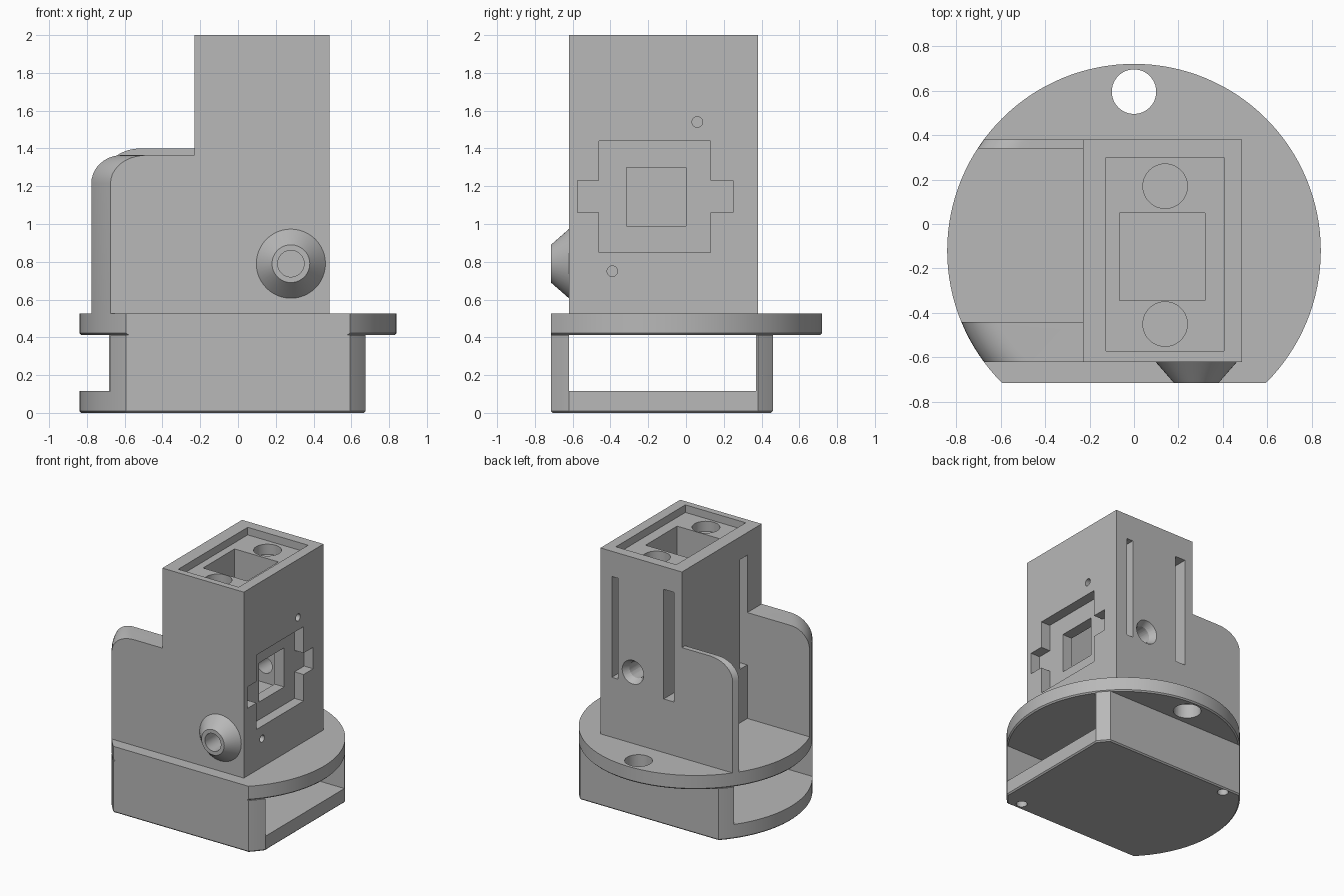
import bpy, bmesh, math
from mathutils import Matrix, Vector

cube = bpy.data.objects.get("Cube")
if cube:
    bpy.data.objects.remove(cube, do_unlink=True)

grey = bpy.data.materials.new("plain grey")
grey.use_nodes = True
grey.diffuse_color = (0.48, 0.48, 0.48, 1)
grey.node_tree.nodes["Principled BSDF"].inputs["Base Color"].default_value = grey.diffuse_color

AXIS_Y = -0.12      # centre line of the round parts
RADIUS = 0.84
FRONT = -0.715
PLATE_Z, PLATE_TOP = 0.412, 0.525


def make(name, bm):
    bmesh.ops.recalc_face_normals(bm, faces=bm.faces)
    mesh = bpy.data.meshes.new(name)
    bm.to_mesh(mesh)
    bm.free()
    ob = bpy.data.objects.new(name, mesh)
    bpy.context.collection.objects.link(ob)
    return ob


def box(name, x, y, z):
    bm = bmesh.new()
    bmesh.ops.create_cube(bm, size=1)
    lo, hi = Vector((x[0], y[0], z[0])), Vector((x[1], y[1], z[1]))
    size = hi - lo
    for v in bm.verts:
        v.co = (lo + hi) / 2 + Vector(c * s for c, s in zip(v.co, size))
    return make(name, bm)


def cone(name, start, end, r1, r2=None, segments=48):
    start, end = Vector(start), Vector(end)
    way = end - start
    bm = bmesh.new()
    turn = way.to_track_quat('Z', 'Y').to_matrix().to_4x4()
    bmesh.ops.create_cone(bm, cap_ends=True, segments=segments, radius1=r1,
                          radius2=r1 if r2 is None else r2, depth=way.length,
                          matrix=Matrix.Translation((start + end) / 2) @ turn)
    return make(name, bm)


def lathe(name, profile, steps=128):
    bm = bmesh.new()
    verts = [bm.verts.new((r, AXIS_Y, z)) for r, z in profile]
    edges = [bm.edges.new(pair) for pair in zip(verts, verts[1:])]
    bmesh.ops.spin(bm, geom=verts + edges, cent=(0, AXIS_Y, 0), axis=(0, 0, 1),
                   angle=math.tau, steps=steps)
    bmesh.ops.remove_doubles(bm, verts=bm.verts, dist=0.0001)
    return make(name, bm)


def boolean(ob, tools, operation='DIFFERENCE'):
    bpy.context.view_layer.objects.active = ob
    for tool in tools:
        mod = ob.modifiers.new("cut", 'BOOLEAN')
        mod.operation, mod.solver, mod.object = operation, 'EXACT', tool
        bpy.ops.object.modifier_apply(modifier=mod.name)
        bpy.data.objects.remove(tool, do_unlink=True)


def finish(ob):
    ob.data.materials.clear()
    ob.data.materials.append(grey)
    bpy.ops.object.select_all(action='DESELECT')
    ob.select_set(True)
    bpy.context.view_layer.objects.active = ob
    bpy.ops.object.shade_smooth_by_angle(angle=math.radians(30))


# Lower housing: trimmed round body with a passage through it along x
base = lathe("base_housing", [(0, 0), (RADIUS, 0), (RADIUS, PLATE_Z), (0, PLATE_Z)])
boolean(base, [box("trim", (-1, 0.675), (FRONT, 0.46), (-0.1, 1))], 'INTERSECT')
bm = bmesh.new()
bm.from_mesh(base.data)
rim = [e for e in bm.edges if all(v.co.z < 0.001 for v in e.verts)
       and any(f.normal.z > -0.5 for f in e.link_faces)]
bmesh.ops.bevel(bm, geom=rim, offset=0.01, segments=1, affect='EDGES')
bm.to_mesh(base.data)
bm.free()
boolean(base, [box("passage", (-1, 1), (-0.62, 0.37), (0.115, 0.6))]
        + [cone("screw_hole", (x, y, -0.1), (x, y, 0.1), 0.04, segments=24)
           for x, y in ((0.51, -0.65), (-0.49, 0.41))])
finish(base)

# Round plate with a flat front and a hole at the back
plate = lathe("round_plate", [(0, PLATE_Z), (RADIUS - 0.01, PLATE_Z), (RADIUS, PLATE_Z + 0.01),
                              (RADIUS, PLATE_TOP), (0, PLATE_TOP)])
boolean(plate, [box("trim", (-1, 1), (FRONT, 1), (0, 1))], 'INTERSECT')
boolean(plate, [cone("plate_hole", (0, 0.595, 0.3), (0, 0.595, 0.7), 0.1)])
finish(plate)


# Side panels: round-edged slices that follow the plate rim
def panel(name, y, top):
    fillet = 0.15
    arc = [(RADIUS - fillet + fillet * math.cos(a), top - fillet + fillet * math.sin(a))
           for a in (math.pi / 2 * i / 10 for i in range(11))]
    ob = lathe(name, [(0, 0.4), (RADIUS, 0.4)] + arc + [(0, top)])
    boolean(ob, [box("slice", (-1, -0.23), y, (PLATE_TOP, 2))], 'INTERSECT')
    finish(ob)


panel("front_panel", (-0.62, -0.44), 1.365)
panel("back_panel", (0.34, 0.38), 1.4)

# Tower with its recesses, slots and holes
tower = box("tower", (-0.23, 0.485), (-0.62, 0.38), (PLATE_TOP, 2))
cuts = [
    box("top_recess", (-0.125, 0.405), (-0.57, 0.3), (1.94, 2.1)),
    box("shaft", (-0.065, 0.32), (-0.345, 0.05), (0.95, 2.1)),
    box("side_recess", (0.405, 0.6), (-0.46, 0.13), (0.85, 1.44)),
    box("side_recess_bar", (0.405, 0.6), (-0.575, 0.25), (1.06, 1.23)),
    box("side_window", (0.25, 0.6), (-0.315, 0), (0.99, 1.3)),
    box("back_slot_narrow", (0.33, 0.385), (0.12, 0.5), (1.0, 1.8)),
    box("back_slot_wide", (-0.16, -0.07), (0.12, 0.5), (0.95, 1.82)),
    box("inner_slot", (-0.4, -0.08), (-0.44, -0.35), (0.95, 1.82)),
    cone("back_hole", (0.2, 0, 1.09), (0.2, 0.5, 1.09), 0.065, segments=32),
    cone("back_countersink", (0.2, 0.33, 1.09), (0.2, 0.39, 1.09), 0.065, 0.1, 32),
]
cuts += [cone("bolt_hole", (0.14, y, 1.86), (0.14, y, 2.1), 0.1) for y in (0.17, -0.45)]
cuts += [cone("pin_hole", (0.4, y, z), (0.6, y, z), 0.028, segments=24)
         for y, z in ((0.06, 1.54), (-0.39, 0.75))]


# Conical boss on the front, its bore running on into the tower
def bore():
    return cone("bore", (0.28, -0.9, 0.79), (0.28, -0.54, 0.79), 0.07)


boolean(tower, cuts + [bore()])
finish(tower)
boss = cone("front_boss", (0.28, -0.62, 0.79), (0.28, FRONT, 0.79), 0.183, 0.1)
boolean(boss, [bore()])
finish(boss)
